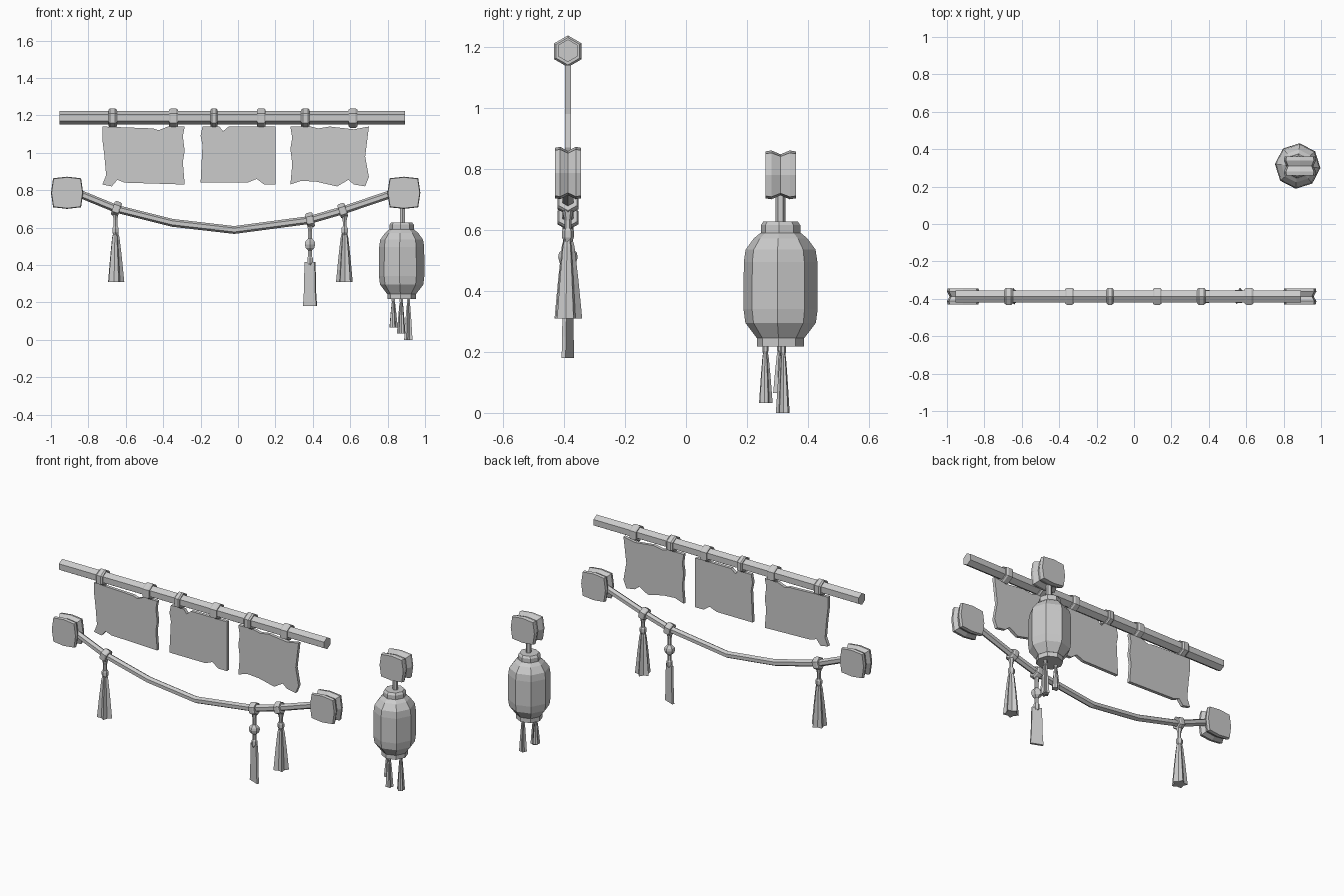
import bpy, bmesh, math
from mathutils import Vector

cube = bpy.data.objects.get("Cube")
if cube:
    bpy.data.objects.remove(cube, do_unlink=True)

grey = bpy.data.materials.new("plain_grey")
grey.use_nodes = True
colour = (0.6, 0.6, 0.6, 1)
grey.diffuse_color = colour
grey.node_tree.nodes["Principled BSDF"].inputs["Base Color"].default_value = colour

X, Y, Z = Vector((1, 0, 0)), Vector((0, 1, 0)), Vector((0, 0, 1))
BACK = -0.387  # depth of the banner and garland


def loft(name, rings):
    """Skin a list of matching point rings and cap both ends."""
    bm = bmesh.new()
    loops = [[bm.verts.new(p) for p in ring] for ring in rings]
    for a, b in zip(loops, loops[1:]):
        for i in range(len(a)):
            j = (i + 1) % len(a)
            bm.faces.new((a[i], a[j], b[j], b[i]))
    bm.faces.new(loops[0])
    bm.faces.new(loops[-1])
    bmesh.ops.recalc_face_normals(bm, faces=bm.faces)
    mesh = bpy.data.meshes.new(name)
    bm.to_mesh(mesh)
    bm.free()
    mesh.materials.append(grey)
    obj = bpy.data.objects.new(name, mesh)
    bpy.context.collection.objects.link(obj)
    return obj


def ring(centre, r, n=6, u=X, v=Y, phase=90, valley=1):
    """Regular polygon; valley below one pulls in every second point."""
    points = []
    for i in range(n):
        a = math.radians(phase) + math.tau * i / n
        rr = r * (valley if i % 2 else 1)
        points.append(Vector(centre) + rr * (math.cos(a) * u + math.sin(a) * v))
    return points


def turned(name, x, y, profile, n=6, phase=90, valley=1):
    return loft(name, [ring((x, y, z), r, n, phase=phase, valley=valley) for r, z in profile])


def collar(name, x, z, r, width, slope=0):
    """Bevelled hexagonal band around a bar lying along x."""
    t = Vector((math.cos(slope), 0, math.sin(slope)))
    v = Vector((-t.z, 0, t.x))
    c = Vector((x, BACK, z))
    h = width / 2
    loft(name, [ring(c + t * d, s * r, 6, Y, v)
                for d, s in ((-h, .86), (-h * .6, 1), (h * .6, 1), (h, .86))])


def knot(name, x, y, z, hx, hz, depth):
    """Pillow-shaped block with a groove around its middle."""
    outline = [(-.87, -.9), (0, -1), (.87, -.9), (1, 0), (.87, .9), (0, 1), (-.87, .9), (-1, 0)]
    rings = []
    for d, s in ((-1, .96), (-.6, 1), (0, .84), (.6, 1), (1, .96)):
        rings.append([Vector((x + a * hx * s, y + d * depth, z + b * hz * s)) for a, b in outline])
    loft(name, rings)


def tassel(name, x, y, top, bottom, r, phase=75):
    """Round head with a fluted skirt below."""
    drop = top - bottom
    turned(name + "_head", x, y, [(r * .3, top), (r * .42, top - drop * .03),
                                  (r * .42, top - drop * .1), (r * .28, top - drop * .15)])
    turned(name + "_skirt", x, y, [(r * .3, top - drop * .11), (r * .46, top - drop * .2),
                                   (r * .72, top - drop * .55), (r, bottom)],
           10, phase, .62)


# Pole and its bands
loft("banner_pole", [ring((x, BACK, 1.187), .037, 6, Y, Z) for x in (-.955, .893)])
for i, (x, w) in enumerate(((-.67, .045), (-.345, .047), (-.128, .036),
                            (.124, .047), (.36, .045), (.615, .047))):
    collar(f"pole_band_{i + 1}", x, 1.185, .052, w)

# Ragged cloth panels
cloths = {
    "left": (-.505, [(-.22, 1.14), (.05, 1.13), (.08, 1.12), (.13, 1.14), (.22, 1.14), (.21, 1.09),
                     (.22, 1.01), (.21, .95), (.22, .83), (-.1, .84), (-.14, .855), (-.17, .82),
                     (-.22, .83), (-.2, .88), (-.21, .99), (-.22, 1.07)]),
    "middle": (0, [(-.19, 1.14), (-.1, 1.14), (-.08, 1.115), (-.05, 1.14), (.2, 1.14), (.2, .83),
                   (.14, .83), (.1, .86), (.05, .84), (-.2, .84), (-.19, 1.04), (-.2, 1.09)]),
    "right": (.49, [(-.21, 1.14), (-.1, 1.14), (-.06, 1.13), (0, 1.14), (.13, 1.125), (.21, 1.14),
                    (.19, .98), (.21, .87), (.19, .82), (.13, .83), (.1, .855), (.04, .82),
                    (-.07, .845), (-.15, .85), (-.21, .83), (-.2, .94), (-.21, 1.02), (-.2, 1.08)]),
}
for side, (cx, outline) in cloths.items():
    loft(side + "_cloth", [[Vector((cx + x, BACK + d, z)) for x, z in outline] for d in (-.01, .01)])

# Sagging rope between two knots
path = [Vector((x, BACK, z)) for x, z in ((-.87, .79), (-.65, .7), (-.35, .625), (-.02, .587),
                                          (.38, .64), (.56, .692), (.85, .79))]
rope = []
for i, p in enumerate(path):
    t = (path[min(i + 1, len(path) - 1)] - path[max(i - 1, 0)]).normalized()
    rope.append(ring(p, .021, 6, Y, Vector((-t.z, 0, t.x))))
loft("rope", rope)
knot("left_rope_knot", -.914, BACK, .786, .086, .086, .043)
knot("right_rope_knot", .887, BACK, .786, .088, .086, .043)

# Hangers on the rope
for name, x, z, slope in (("left", -.65, .7, -.32), ("inner", .385, .64, .2), ("right", .56, .69, .3)):
    collar(name + "_rope_band", x, z, .04, .04, slope)
for name, x, z, phase in (("left", -.655, .7, 75), ("right", .57, .69, 95)):
    turned(name + "_cord", x, BACK, [(.02, z - .02), (.011, z - .06), (.011, .58)])
    tassel(name + "_tassel", x, BACK, .605, .31, .047, phase)

# Beaded pendant with a flat tag turned slightly about z
px = .385
turned("pendant_cord", px, BACK, [(.018, .62), (.011, .58), (.011, .4)])
turned("pendant_bead", px, BACK, [(.012, .542), (.029, .525), (.032, .51), (.027, .492), (.012, .478)])
turned("pendant_collar", px, BACK, [(.012, .445), (.017, .438), (.017, .41), (.012, .4)])
a = math.radians(-22)
along, across = Vector((math.cos(a), math.sin(a), 0)), Vector((-math.sin(a), math.cos(a), 0))
tag = []
for z, w in ((.415, .029), (.25, .033), (.18, .038)):
    tag.append([Vector((px, BACK, z)) + along * w * i + across * .007 * j
                for i, j in ((-1, -1), (1, -1), (1, 1), (-1, 1))])
loft("pendant_tag", tag)

# Lantern with its hanging knot and three small tassels
lx, ly = .875, .31
knot("lantern_knot", .887, ly, .78, .086, .08, .05)
turned("lantern_cord", lx + .005, ly, [(.016, .73), (.016, .6)])
turned("lantern_top_cap", lx, ly, [(.056, .628), (.065, .615), (.065, .575)], 8, 85)
turned("lantern_body", lx, ly, [(.066, .59), (.088, .572), (.115, .535), (.121, .495),
                                (.122, .34), (.116, .295), (.078, .245)], 8, 85)
turned("lantern_bottom_cap", lx, ly, [(.077, .25), (.077, .217)], 8, 85)
for i, (x, y, z) in enumerate(((.83, .308, .065), (.873, .26, .033), (.912, .318, 0))):
    tassel(f"lantern_tassel_{i + 1}", x, y, .222, z, .024, 75 + 20 * i)
